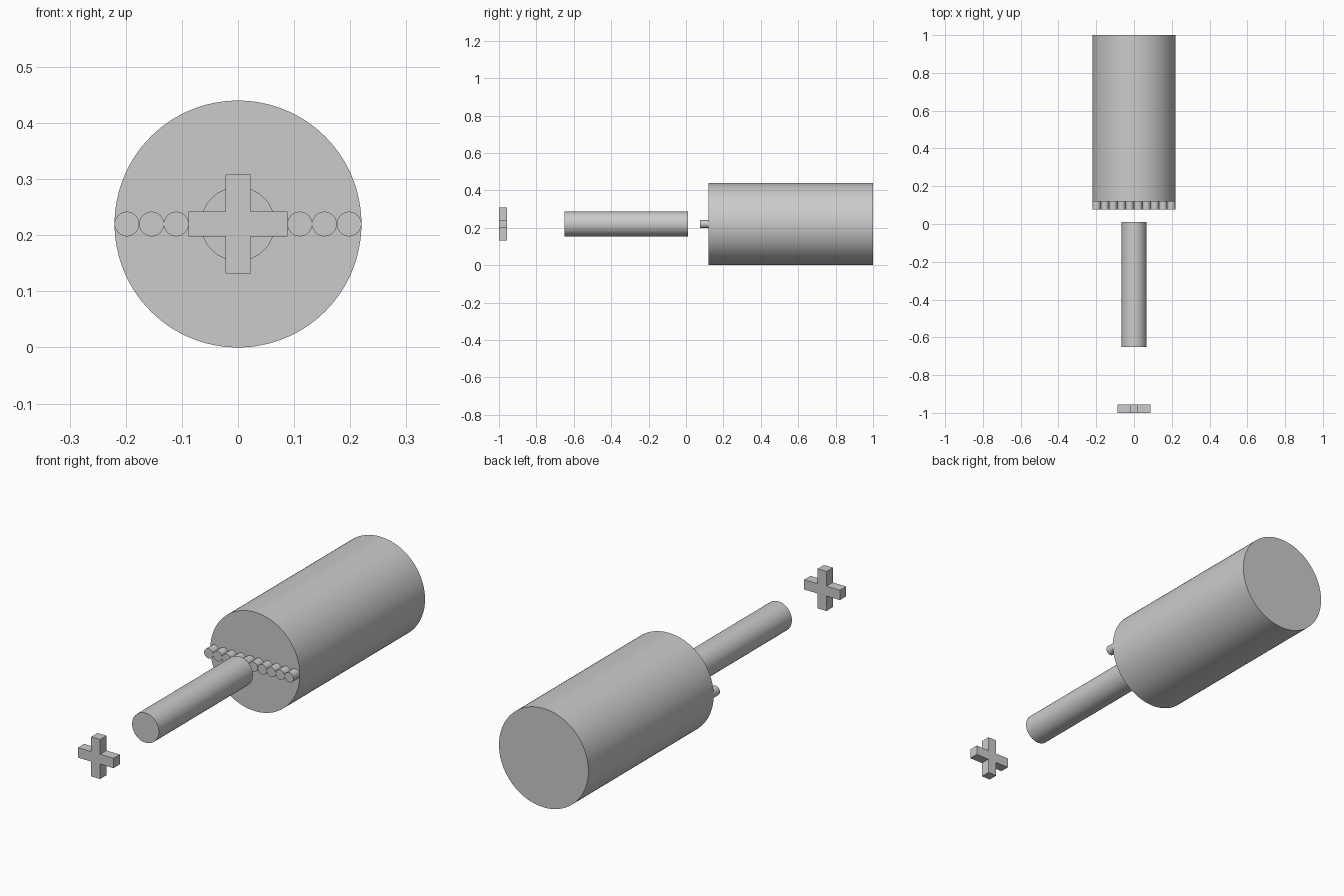
import bpy, bmesh
from math import radians

if "Cube" in bpy.data.objects:
    bpy.data.objects.remove(bpy.data.objects["Cube"])

CZ = 0.22    # height of the shared axis
U = 0.022    # half width of the small details


def rod(name, x, radius, y0, y1, sides):
    """Smooth cylinder lying along y."""
    bpy.ops.mesh.primitive_cylinder_add(
        vertices=sides, radius=radius, depth=y1 - y0,
        location=(x, (y0 + y1) / 2, CZ), rotation=(radians(90), 0, 0))
    ob = bpy.context.object
    ob.name = name
    bpy.ops.object.shade_smooth_by_angle(angle=radians(30))
    return ob


# Main body and the thin shaft in front of it
rod("body", 0, 0.22, 0.12, 1.0, 128)
rod("shaft", 0, 0.066, -0.65, 0.01, 64)

# Row of ten small pins across the front face of the body
for i in range(10):
    rod(f"pin_{i + 1}", (2 * i - 9) * U, U, 0.076, 0.12, 48)

# Plus-shaped tip: extruded outline, one quarter turned four times
bm = bmesh.new()
a, b = U, 4 * U
outline = []
x, z = [(b, -a), (b, a), (a, a)], None
for k in range(4):
    for px, pz in x:
        outline.append((px, pz))
    x = [(-pz, px) for px, pz in x]
face = bm.faces.new([bm.verts.new((px, -1.0, CZ + pz)) for px, pz in outline])
ext = bmesh.ops.extrude_face_region(bm, geom=[face])
bmesh.ops.translate(bm, vec=(0, 2 * U, 0),
                    verts=[v for v in ext["geom"] if isinstance(v, bmesh.types.BMVert)])
bmesh.ops.recalc_face_normals(bm, faces=bm.faces)
mesh = bpy.data.meshes.new("cross_tip")
bm.to_mesh(mesh)
bm.free()
bpy.context.collection.objects.link(bpy.data.objects.new("cross_tip", mesh))
